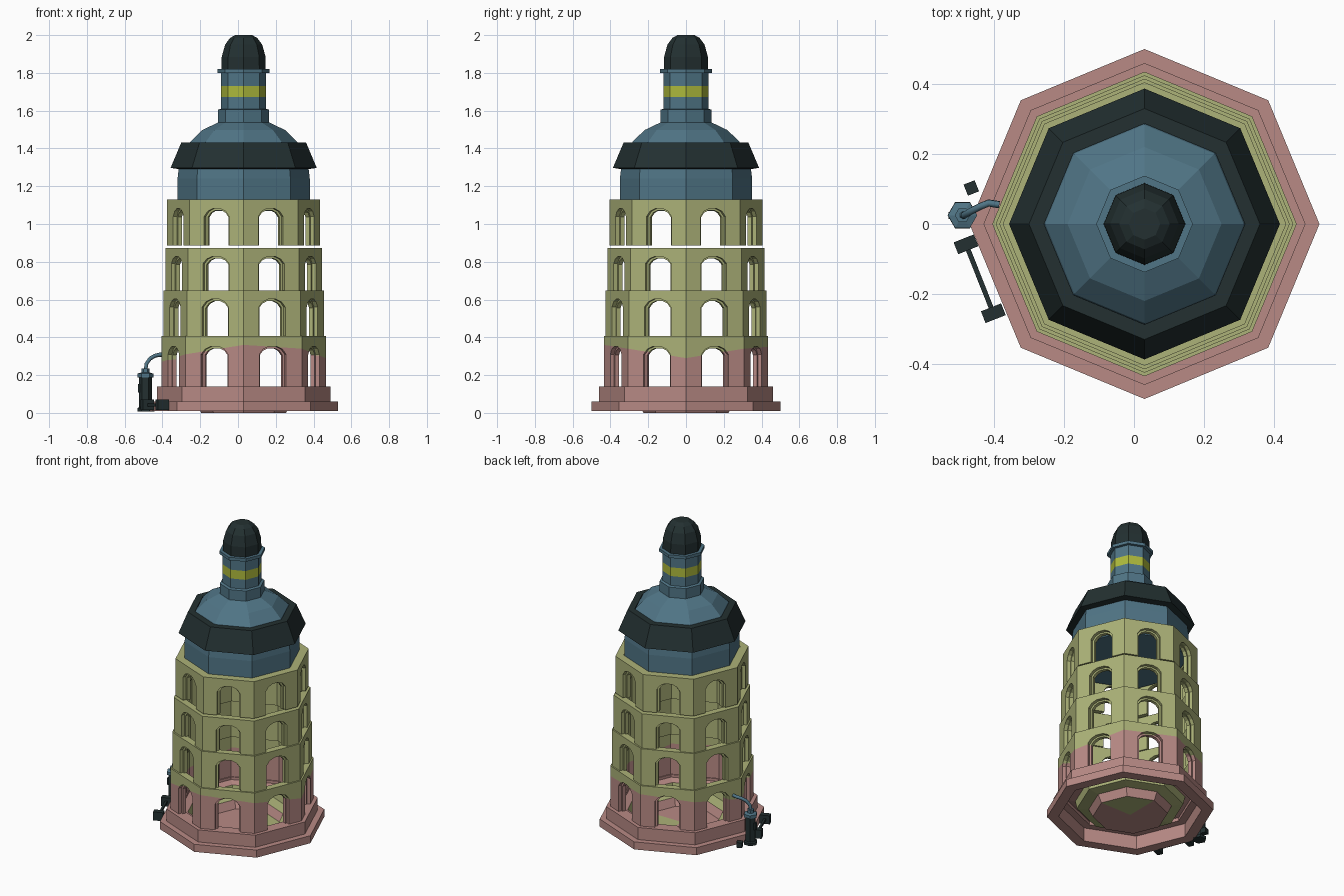
import bpy, bmesh, math
from mathutils import Vector

if "Cube" in bpy.data.objects:
    bpy.data.objects.remove(bpy.data.objects["Cube"])

CX = 0.03                      # tower axis
T = math.tan(math.pi / 8)


def mat(name, rgb):
    m = bpy.data.materials.new(name)
    lin = [c / 12.92 if c < 0.04045 else ((c + 0.055) / 1.055) ** 2.4 for c in (v / 255 for v in rgb)]
    m.diffuse_color = (*lin, 1)
    m.use_nodes = True
    m.node_tree.nodes["Principled BSDF"].inputs["Base Color"].default_value = m.diffuse_color
    return m


PINK = mat("pink stone", (184, 138, 133))
GREEN = mat("olive plaster", (172, 178, 120))
BLUE = mat("slate blue", (80, 117, 134))
DARK = mat("dark slate", (35, 48, 49))
YELLOW = mat("yellow band", (174, 186, 60))


def finish(bm, name, mats, loc=(0, 0, 0)):
    me = bpy.data.meshes.new(name)
    bm.to_mesh(me)
    bm.free()
    for m in mats:
        me.materials.append(m)
    ob = bpy.data.objects.new(name, me)
    ob.location = loc
    bpy.context.collection.objects.link(ob)
    return ob


def revolve(name, prof, mats, loc=(CX, 0, 0), n=8, rule=None):
    """Flat-sided lathe of (radius, z) points, corners on the axes."""
    bm = bmesh.new()
    rings = [[bm.verts.new((r * math.cos(2 * math.pi * k / n), r * math.sin(2 * math.pi * k / n), z))
              for k in range(n)] for r, z in prof]
    for a, b in zip(rings, rings[1:]):
        for k in range(n):
            j = (k + 1) % n
            bm.faces.new((a[k], a[j], b[j], b[k]))
    bmesh.ops.remove_doubles(bm, verts=bm.verts, dist=1e-5)
    bmesh.ops.recalc_face_normals(bm, faces=bm.faces)
    if rule:
        for f in bm.faces:
            f.material_index = rule(f.calc_center_median())
    return finish(bm, name, mats, loc)


# Height of the ragged pink/olive border at the eight corners
BORDER = [0.29, 0.34, 0.35, 0.33, 0.27, 0.31, 0.36, 0.34]


def wall_layer(bm, r, d0, d1, zb, zt, hw, spring, crown, paint):
    """Eight arched panels between depths d0 and d1 behind the outer face."""
    ap = r * math.cos(math.pi / 8)
    rise = crown - spring
    arch = [(-hw, spring), (-0.72 * hw, spring + 0.65 * rise), (-0.3 * hw, crown),
            (0.3 * hw, crown), (0.72 * hw, spring + 0.65 * rise), (hw, spring)]
    for k in range(8):
        ang = (k + 0.5) * math.pi / 4
        nrm = Vector((math.cos(ang), math.sin(ang), 0))
        tan = Vector((-math.sin(ang), math.cos(ang), 0))

        def row(d):
            h = (ap - d) * T
            p = lambda u, z: bm.verts.new(nrm * (ap - d) + tan * u + Vector((0, 0, z)))
            return ([p(-h, zb), p(-hw, zb)] + [p(*a) for a in arch] + [p(hw, zb), p(h, zb)],
                    [p(-h, zt)] + [p(a[0], zt) for a in arch] + [p(h, zt)])
        (b0, t0), (b1, t1) = row(d0), row(d1)
        faces = []
        for b, t in ((b0, t0), (b1, t1)):
            faces.append(bm.faces.new((b[0], b[1], b[2], t[1], t[0])))
            faces.append(bm.faces.new((b[8], b[9], t[7], t[6], b[7])))
            for i in range(2, 7):
                faces.append(bm.faces.new((b[i], b[i + 1], t[i], t[i - 1])))
        for p, q in ((b0, b1), (t0, t1)):
            for i in range(len(p) - 1):
                faces.append(bm.faces.new((p[i], p[i + 1], q[i + 1], q[i])))
        bmesh.ops.recalc_face_normals(bm, faces=faces)
        if paint:
            # cut along the sloping border and paint below it pink
            za, zc = BORDER[k], BORDER[(k + 1) % 8]
            slope = (zc - za) / (2 * ap * T)
            mid = nrm * ap + Vector((0, 0, (za + zc) / 2))
            pn = (Vector((0, 0, 1)) - tan * slope).normalized()
            geom = list({v for f in faces for v in f.verts}) + list({e for f in faces for e in f.edges}) + faces
            res = bmesh.ops.bisect_plane(bm, geom=geom, plane_co=mid, plane_no=pn)
            for f in res["geom"]:
                if isinstance(f, bmesh.types.BMFace):
                    f.material_index = int((f.calc_center_median() - mid).dot(pn) < 0)


def storey(name, r, zb, zt, hw, spring, crown, paint=False):
    bm = bmesh.new()
    wall_layer(bm, r, 0, 0.022, zb, zt, hw, spring, crown, paint)
    wall_layer(bm, r, 0.022, 0.045, zb, zt, hw - 0.012, spring - 0.004, crown - 0.01, paint)
    finish(bm, name, [GREEN, PINK], (CX, 0, 0))


# Stepped base, hollow underneath
revolve("base", [(0.43, 0.01), (0.5, 0.01), (0.5, 0.06), (0.46, 0.06), (0.46, 0.14),
                 (0.38, 0.14), (0.38, 0.10), (0.43, 0.10), (0.43, 0.01)], [PINK])
revolve("floor_dish", [(0.39, 0.125), (0.33, 0.11), (0.32, 0.06), (0.25, 0.05), (0.225, 0.0), (0, 0.0)],
        [PINK, GREEN], rule=lambda c: int(c.z > 0.03 and c.z < 0.09 or (c.z < 0.02 and c.x > 0.0 and c.y > 0.0)))

# Four arcaded storeys
storey("storey_1", 0.435, 0.14, 0.407, 0.077, 0.31, 0.352, True)
storey("storey_2", 0.425, 0.407, 0.647, 0.076, 0.56, 0.602)
storey("storey_3", 0.415, 0.647, 0.874, 0.074, 0.79, 0.828)
storey("storey_4", 0.405, 0.886, 1.13, 0.071, 1.04, 1.082)

# Roof: top ledge, drum, dark skirt, dome
revolve("top_ledge", [(0.40, 1.129), (0.33, 1.129)], [GREEN])
revolve("drum", [(0, 1.07), (0.345, 1.07), (0.35, 1.13), (0.35, 1.24), (0.343, 1.3), (0, 1.3)], [BLUE])
revolve("roof_skirt", [(0.34, 1.29), (0.387, 1.297), (0.33, 1.432), (0.287, 1.432), (0.287, 1.30), (0.34, 1.29)], [DARK])
revolve("dome", [(0.30, 1.40), (0.283, 1.435), (0.22, 1.497), (0.13, 1.54), (0, 1.54)], [BLUE])

# Lantern with yellow band, collar and cap
revolve("lantern", [(0.135, 1.53), (0.135, 1.605), (0.119, 1.61), (0.119, 1.672), (0.119, 1.73), (0.119, 1.81)],
        [BLUE, YELLOW], rule=lambda c: int(1.68 < c.z < 1.72))
revolve("lantern_collar", [(0.11, 1.80), (0.138, 1.80), (0.138, 1.82), (0.11, 1.82)], [BLUE])
revolve("cap", [(0.117, 1.815), (0.116, 1.885), (0.098, 1.95), (0.072, 1.985), (0.045, 2.0), (0, 2.0)], [DARK])

# Hand pump beside the tower
PX, PY = -0.49, 0.025
revolve("pump_body", [(0, 0.008), (0.043, 0.008), (0.043, 0.025), (0.034, 0.03), (0.034, 0.19), (0, 0.19)],
        [DARK], (PX, PY, 0), 6)
revolve("pump_cap", [(0, 0.188), (0.042, 0.188), (0.042, 0.208), (0.022, 0.214), (0.022, 0.235), (0, 0.235)],
        [BLUE], (PX, PY, 0), 6)

cu = bpy.data.curves.new("pump_pipe", "CURVE")
cu.dimensions = "3D"
cu.bevel_depth = 0.011
cu.bevel_resolution = 1
cu.use_fill_caps = True
path = [(PX, PY, 0.22), (PX + 0.005, PY, 0.26), (PX + 0.025, PY + 0.012, 0.288),
        (PX + 0.05, PY + 0.025, 0.302), (PX + 0.075, PY + 0.035, 0.308), (-0.385, PY + 0.03, 0.308)]
sp = cu.splines.new("POLY")
sp.points.add(len(path) - 1)
for pt, co in zip(sp.points, path):
    pt.co = (*co, 1)
cu.materials.append(BLUE)
bpy.context.collection.objects.link(bpy.data.objects.new("pump_pipe", cu))


def box(name, loc, size, rot, m):
    bm = bmesh.new()
    bmesh.ops.create_cube(bm, size=1)
    bmesh.ops.scale(bm, vec=size, verts=bm.verts)
    ob = finish(bm, name, [m], loc)
    ob.rotation_euler.z = rot


# Rod with two end blocks, small foot and side lever
A, B = Vector((-0.48, -0.058, 0.042)), Vector((-0.402, -0.255, 0.042))
rot = math.atan2(B.y - A.y, B.x - A.x) + math.pi / 2
box("rod", (A + B) / 2, (0.014, (B - A).length, 0.014), rot, DARK)
for i, p in enumerate((A, B)):
    box(f"rod_end_{i + 1}", p, (0.062, 0.036, 0.056), rot, DARK)
box("small_foot", (-0.465, 0.103, 0.025), (0.034, 0.034, 0.034), rot, DARK)
box("side_lever", (PX - 0.034, PY, 0.13), (0.012, 0.02, 0.045), 0, DARK)
